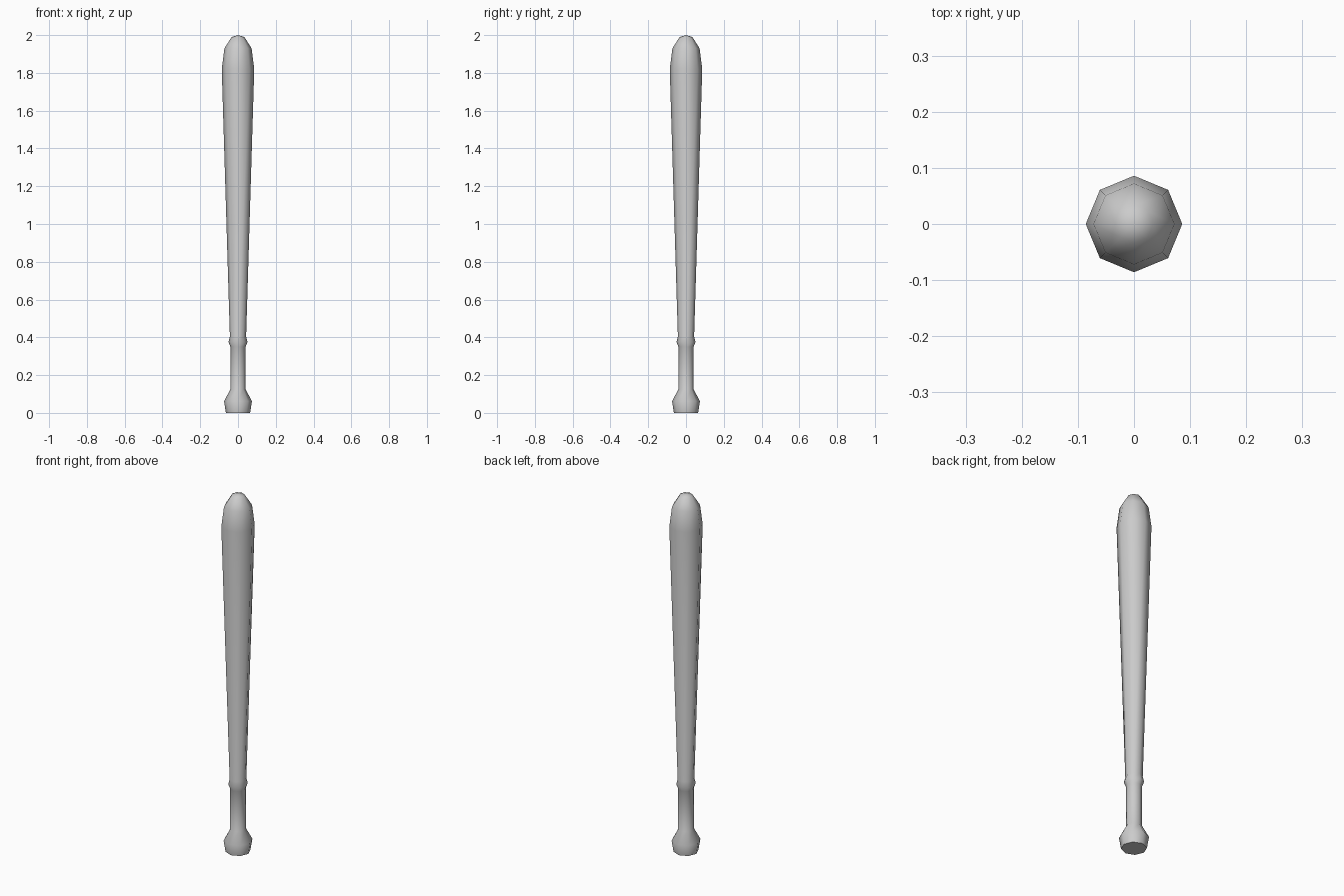
import bpy, bmesh
from math import cos, sin, pi, radians

if "Cube" in bpy.data.objects:
    bpy.data.objects.remove(bpy.data.objects["Cube"])

SIDES = 8

def lathe(name, profile):
    """Turn (radius, z) points around z; a zero radius closes to a point."""
    bm = bmesh.new()
    rings = []
    for r, z in profile:
        if r == 0:
            rings.append([bm.verts.new((0, 0, z))] * SIDES)
        else:
            rings.append([bm.verts.new((r * cos(2 * pi * i / SIDES), r * sin(2 * pi * i / SIDES), z))
                          for i in range(SIDES)])
    for a, b in zip(rings, rings[1:]):
        for i in range(SIDES):
            j = (i + 1) % SIDES
            bm.faces.new(list(dict.fromkeys((a[i], a[j], b[j], b[i]))))
    bm.faces.new(rings[0][::-1])
    bmesh.ops.recalc_face_normals(bm, faces=bm.faces)
    mesh = bpy.data.meshes.new(name)
    bm.to_mesh(mesh)
    bm.free()
    obj = bpy.data.objects.new(name, mesh)
    bpy.context.collection.objects.link(obj)
    bpy.context.view_layer.objects.active = obj
    obj.select_set(True)
    bpy.ops.object.shade_smooth_by_angle(angle=radians(60))
    obj.select_set(False)
    return obj

knob = [(0.064, 0), (0.074, 0.062), (0.04, 0.125)]
grip = [(0.04, 0.35), (0.05, 0.375), (0.043, 0.405)]
barrel = [(0.086, 1.82), (0.072, 1.93), (0.034, 1.99), (0, 2.0)]

# One-piece turned bat: knob, grip with collar, tapered barrel
lathe("bat", knob + grip + barrel)
